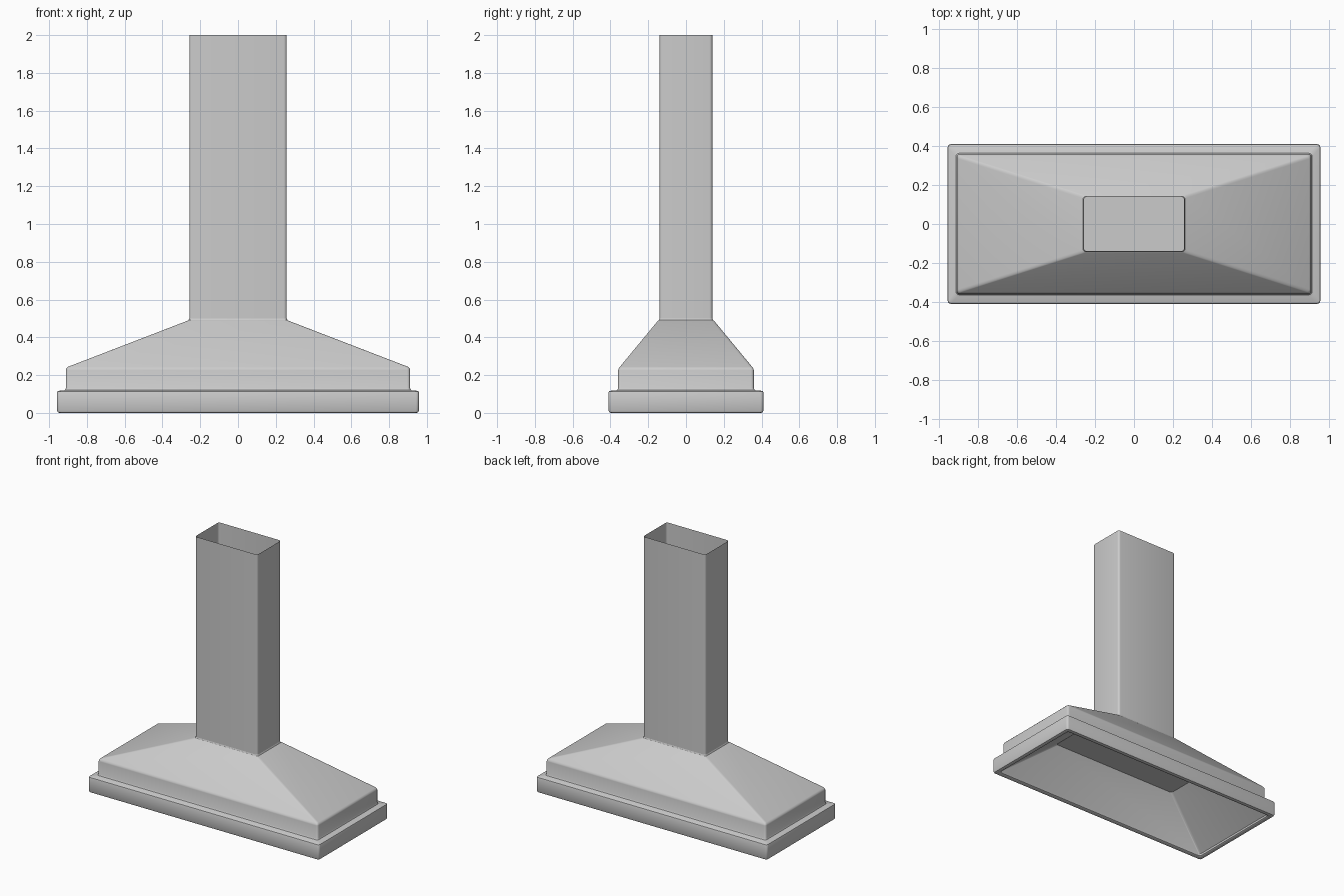
import bpy, bmesh, math

if "Cube" in bpy.data.objects:
    bpy.data.objects.remove(bpy.data.objects["Cube"])


def ring_points(hx, hy, z, r, seg=4):
    """Rounded rectangle, counter-clockwise."""
    pts = []
    for k, (sx, sy) in enumerate([(1, 1), (-1, 1), (-1, -1), (1, -1)]):
        for i in range(seg + 1):
            a = math.radians(90 * k + 90 * i / seg)
            pts.append((sx * (hx - r) + r * math.cos(a),
                        sy * (hy - r) + r * math.sin(a), z))
    return pts


def loft(name, profile, cap_end=False):
    """Skin a stack of rounded rectangles given as (half x, half y, z, radius)."""
    bm = bmesh.new()
    rings = [[bm.verts.new(p) for p in ring_points(*row)] for row in profile]
    n = len(rings[0])
    for a, b in zip(rings, rings[1:]):
        for i in range(n):
            j = (i + 1) % n
            bm.faces.new((a[i], a[j], b[j], b[i]))
    if cap_end:
        bm.faces.new(rings[-1])
    mesh = bpy.data.meshes.new(name)
    bm.to_mesh(mesh)
    bm.free()
    obj = bpy.data.objects.new(name, mesh)
    bpy.context.collection.objects.link(obj)
    bpy.ops.object.select_all(action='DESELECT')
    obj.select_set(True)
    bpy.context.view_layer.objects.active = obj
    bpy.ops.object.shade_smooth_by_angle(angle=math.radians(35))
    return obj


R = 0.016

# Outer hood: rim band, stepped collar and sloped canopy
loft("hood_canopy", [
    (0.945, 0.397, 0.000, R),
    (0.954, 0.406, 0.003, R),
    (0.958, 0.410, 0.012, R),
    (0.958, 0.410, 0.108, R),
    (0.956, 0.408, 0.114, R),
    (0.951, 0.403, 0.117, R),
    (0.924, 0.372, 0.118, R),
    (0.915, 0.364, 0.122, R),
    (0.911, 0.359, 0.132, R),
    (0.911, 0.359, 0.226, R),
    (0.909, 0.357, 0.235, R),
    (0.900, 0.350, 0.244, R),
    (0.272, 0.150, 0.486, R),
    (0.262, 0.143, 0.491, R),
    (0.258, 0.140, 0.500, R),
])

# Chimney duct, open at the top
loft("chimney", [(0.258, 0.140, 0.500, R), (0.258, 0.140, 2.000, R)])

# Underside: lip, inner slopes and flat filter panel
loft("hood_underside", [
    (0.945, 0.397, 0.000, R),
    (0.930, 0.382, 0.000, R),
    (0.922, 0.374, 0.006, R),
    (0.920, 0.372, 0.020, R),
    (0.530, 0.220, 0.310, R),
][::-1][::-1], cap_end=True)
